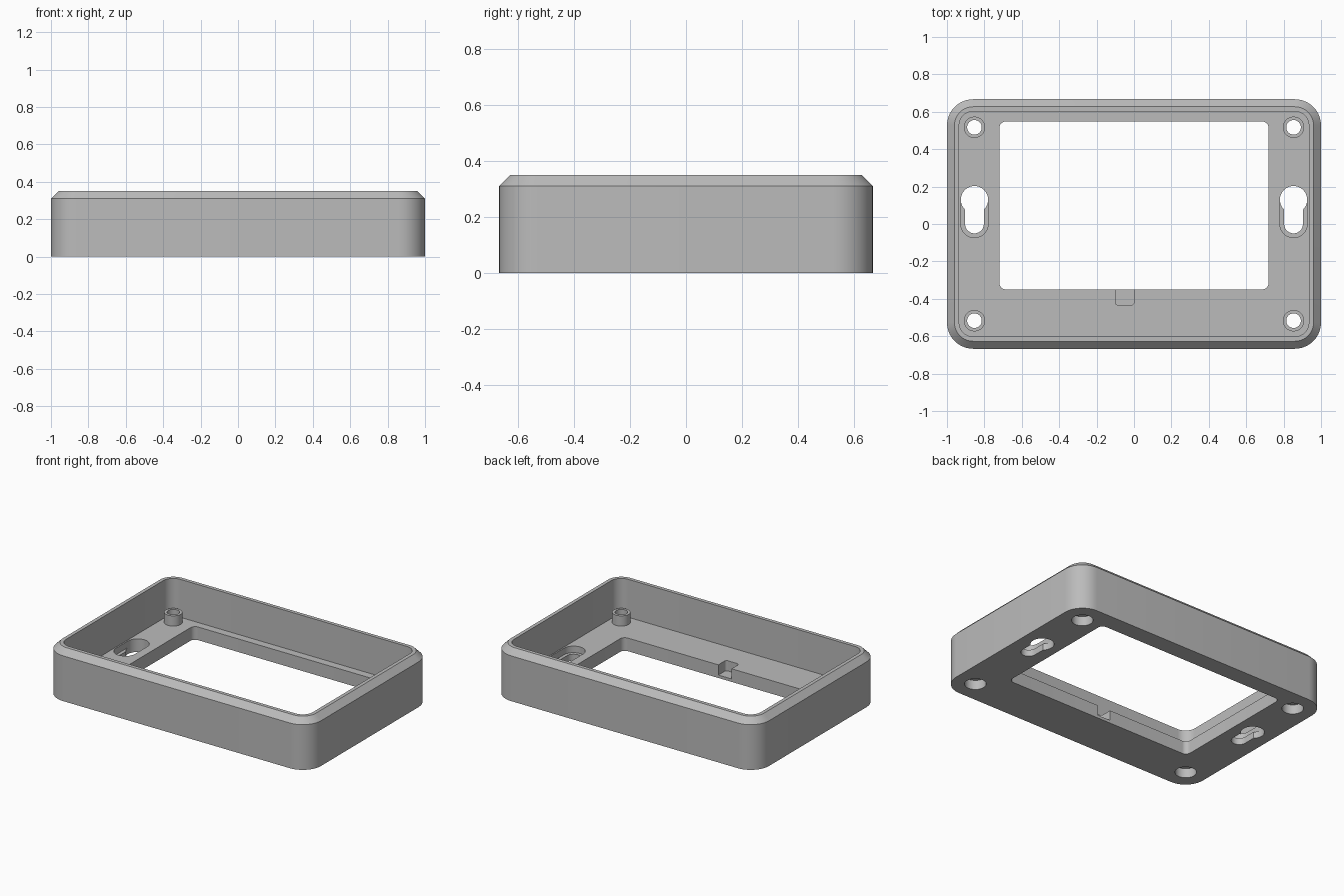
import bpy, bmesh, math

cube = bpy.data.objects.get("Cube")
if cube:
    bpy.data.objects.remove(cube, do_unlink=True)

grey = bpy.data.materials.new("plain grey")
grey.use_nodes = True
colour = (0.5, 0.5, 0.5, 1)
grey.diffuse_color = colour
grey.node_tree.nodes["Principled BSDF"].inputs["Base Color"].default_value = colour


def rounded_rect(x0, x1, y0, y1, r, steps=10):
    """Counter-clockwise outline with rounded corners."""
    corners = [(x1 - r, y1 - r), (x0 + r, y1 - r), (x0 + r, y0 + r), (x1 - r, y0 + r)]
    pts = []
    for quarter, (cx, cy) in enumerate(corners):
        for i in range(steps + 1):
            a = math.pi / 2 * (quarter + i / steps)
            pts.append((cx + r * math.cos(a), cy + r * math.sin(a)))
    return pts


def loft(name, layers):
    """Closed solid through a list of (outline, z) layers."""
    bm = bmesh.new()
    rings = [[bm.verts.new((x, y, z)) for x, y in outline] for outline, z in layers]
    for low, high in zip(rings, rings[1:]):
        n = len(low)
        for i in range(n):
            j = (i + 1) % n
            bm.faces.new((low[i], low[j], high[j], high[i]))
    bm.faces.new(rings[0][::-1])
    bm.faces.new(rings[-1])
    bmesh.ops.remove_doubles(bm, verts=bm.verts, dist=1e-5)
    bmesh.ops.recalc_face_normals(bm, faces=bm.faces)
    mesh = bpy.data.meshes.new(name)
    bm.to_mesh(mesh)
    bm.free()
    mesh.materials.append(grey)
    obj = bpy.data.objects.new(name, mesh)
    bpy.context.collection.objects.link(obj)
    return obj


def prism(name, x0, x1, y0, y1, r, z0, z1):
    outline = rounded_rect(x0, x1, y0, y1, r)
    return loft(name, [(outline, z0), (outline, z1)])


def slot(name, x, y0, y1, r, z0, z1):
    """Capsule-shaped prism between two centres; a cylinder when they match."""
    return prism(name, x - r, x + r, y0 - r, y1 + r, r, z0, z1)


def combine(target, tool, operation):
    mod = target.modifiers.new(tool.name, "BOOLEAN")
    mod.operation = operation
    mod.solver = "EXACT"
    mod.object = tool
    bpy.context.view_layer.objects.active = target
    bpy.ops.object.modifier_apply(modifier=mod.name)
    bpy.data.objects.remove(tool, do_unlink=True)


# Tray: outer wall, chamfer, flat rim, inner wall, floor
FLOOR, HEIGHT = 0.09, 0.35


def inset(d):
    return rounded_rect(-1 + d, 1 - d, -0.667 + d, 0.667 - d, 0.14 - d)


tray = loft("tray_frame", [(inset(0), 0), (inset(0), 0.31), (inset(0.04), HEIGHT),
                           (inset(0.065), HEIGHT), (inset(0.065), FLOOR)])

# Window and the small blind notch beside it
combine(tray, prism("window_cutter", -0.72, 0.72, -0.35, 0.548, 0.035, -0.1, 0.2), "DIFFERENCE")
combine(tray, prism("notch_cutter", -0.1, 0, -0.433, -0.3, 0.015, 0.02, 0.2), "DIFFERENCE")

for x in (-0.853, 0.853):
    # Screw bosses with through holes and counterbores underneath
    for y in (-0.517, 0.517):
        combine(tray, slot("boss", x, y, y, 0.057, 0.08, 0.16), "UNION")
        combine(tray, slot("screw_hole_cutter", x, y, y, 0.039, -0.1, 0.3), "DIFFERENCE")
        combine(tray, slot("counterbore_cutter", x, y, y, 0.067, -0.1, 0.065), "DIFFERENCE")
    # Keyhole hangers: upper pocket, round entry, narrow slot
    combine(tray, slot("pocket_cutter", x, 0, 0.13, 0.073, 0.045, 0.2), "DIFFERENCE")
    combine(tray, slot("entry_cutter", x, 0.13, 0.13, 0.073, -0.1, 0.2), "DIFFERENCE")
    combine(tray, slot("slot_cutter", x, 0, 0.13, 0.05, -0.1, 0.2), "DIFFERENCE")

bpy.ops.object.select_all(action="DESELECT")
tray.select_set(True)
bpy.context.view_layer.objects.active = tray
bpy.ops.object.shade_smooth_by_angle(angle=math.radians(30))
